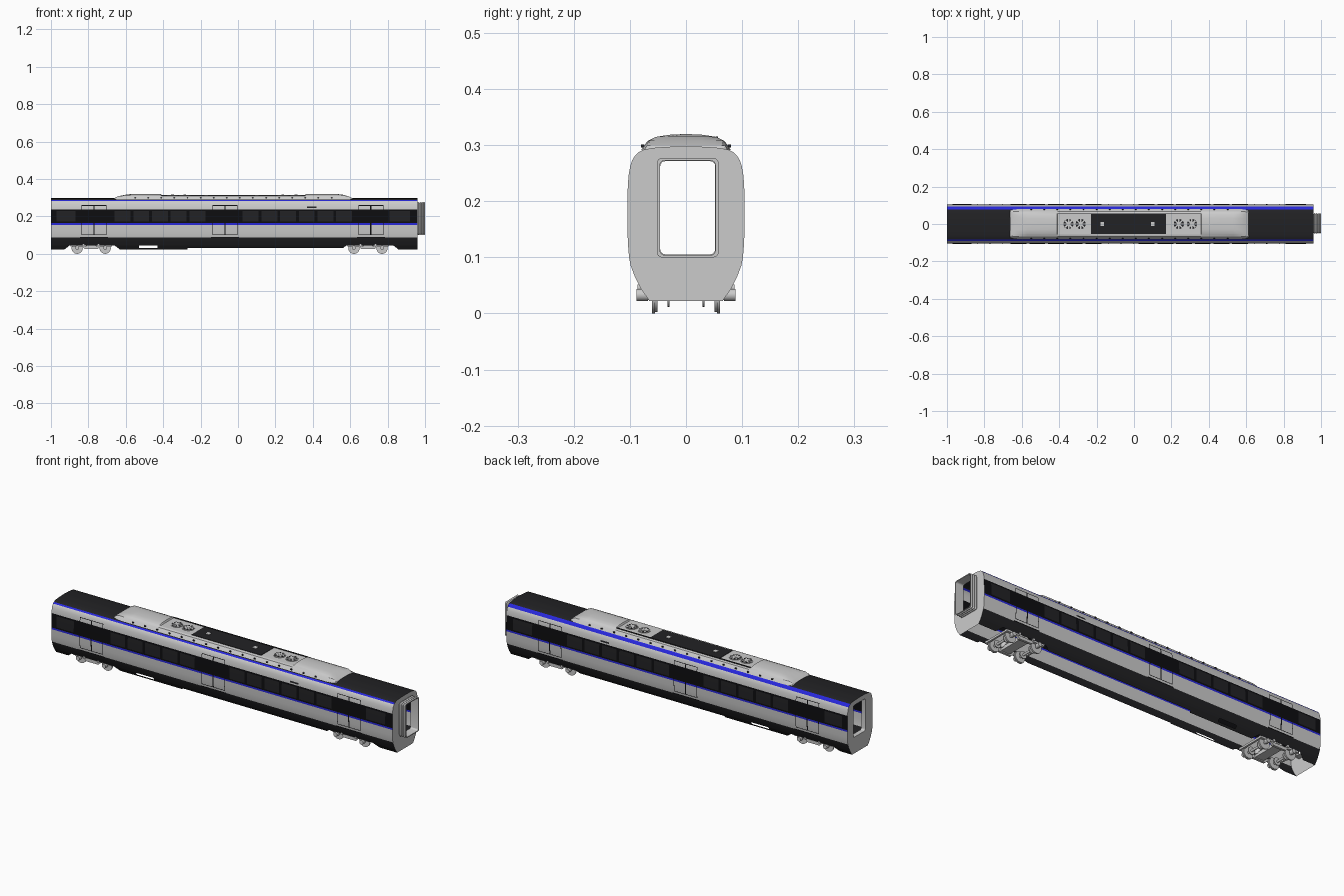
import bpy, bmesh, math
from mathutils import Matrix, Vector

if "Cube" in bpy.data.objects:
    bpy.data.objects.remove(bpy.data.objects["Cube"])

def material(name, rgb):
    m = bpy.data.materials.new(name)
    m.diffuse_color = (*rgb, 1)
    m.use_nodes = True
    m.node_tree.nodes["Principled BSDF"].inputs["Base Color"].default_value = m.diffuse_color
    return m

DARK = material("dark", (0.016, 0.016, 0.018))
BLACK = material("black", (0.004, 0.004, 0.005))
BLUE = material("blue", (0.02, 0.02, 0.7))

# half cross-section of the body shell (y, z), bottom to roof centre
PROFILE = [(.065, .022), (.081, .045), (.091, .065), (.0985, .085), (.1015, .1), (.1035, .125),
           (.1045, .155), (.1045, .19), (.104, .22), (.1025, .245), (.0995, .262), (.096, .273),
           (.091, .281), (.085, .287), (.077, .2915), (.06, .295), (.035, .297), (0, .298)]

def width_at(z):
    for (y0, z0), (y1, z1) in zip(PROFILE, PROFILE[1:]):
        if z <= z1 + 1e-7:
            return y0 + (y1 - y0) * (z - z0) / (z1 - z0)
    return 0

def finish(name, bm, mat=None, angle=35):
    me = bpy.data.meshes.new(name)
    bm.to_mesh(me)
    bm.free()
    ob = bpy.data.objects.new(name, me)
    bpy.context.collection.objects.link(ob)
    me.shade_smooth()
    me.set_sharp_from_angle(angle=math.radians(angle))
    if mat:
        me.materials.append(mat)
    return ob

def panels(name, rects, mat=None, sides=(-1, 1), off=0.0):
    """Patches lying on the body profile: (x0, x1, z0, z1, bottom slants)."""
    bm = bmesh.new()
    for x0, x1, z0, z1, *s in rects:
        s0, s1 = s or (0, 0)
        zs = [z0] + [z for _, z in PROFILE if z0 + 1e-5 < z < z1 - 1e-5] + [z1]
        for side in sides:
            rows = []
            for z in zs:
                t = (z1 - z) / (z1 - z0)
                y = side * (width_at(z) + off)
                rows.append([bm.verts.new((x0 + s0 * t, y, z)), bm.verts.new((x1 - s1 * t, y, z))])
            for (a, b), (d, c) in zip(rows, rows[1:]):
                bm.faces.new((a, b, c, d) if side < 0 else (d, c, b, a))
    return finish(name, bm, mat)

def loft(name, rings, mat=None, closed=True, caps=False, angle=35):
    bm = bmesh.new()
    vs = [[bm.verts.new(p) for p in r] for r in rings]
    n = len(vs[0])
    for a, b in zip(vs, vs[1:]):
        for i in range(n if closed else n - 1):
            j = (i + 1) % n
            bm.faces.new((a[i], a[j], b[j], b[i]))
    if caps:
        bm.faces.new(vs[0])
        bm.faces.new(vs[-1])
    bmesh.ops.recalc_face_normals(bm, faces=bm.faces)
    return finish(name, bm, mat, angle)

def boxes(name, items, mat=None):
    bm = bmesh.new()
    for loc, size in items:
        bmesh.ops.create_cube(bm, size=1, matrix=Matrix.Translation(loc) @ Matrix.Diagonal((*size, 1)))
    return finish(name, bm, mat)

def cylinders(name, items, axis='Y', mat=None, seg=24):
    rot = Matrix.Rotation(math.pi / 2, 4, 'X') if axis == 'Y' else Matrix.Identity(4)
    bm = bmesh.new()
    for loc, r, d in items:
        bmesh.ops.create_cone(bm, cap_ends=True, segments=seg, radius1=r, radius2=r, depth=d,
                              matrix=Matrix.Translation(loc) @ rot)
    return finish(name, bm, mat)

def rounded_ring(x, hw, hh, r=.009, n=4):
    pts = []
    for k, (sy, sz) in enumerate([(1, 1), (-1, 1), (-1, -1), (1, -1)]):
        for i in range(n + 1):
            a = math.pi / 2 * (k + i / n)
            pts.append((x, .003 + sy * (hw - r) + r * math.cos(a), .1885 + sz * (hh - r) + r * math.sin(a)))
    return pts

X0, X1 = -1.0, .96

# body shell strips, from skirt to roof
panels("side_skirt", [(X0, X1, .045, .088)], DARK)
panels("lower_skirt", [(X0, -.90, .022, .045, 0, .03), (-.66, -.53, .022, .045, .03, 0),
                       (-.53, -.43, .022, .032), (-.43, -.27, .022, .045), (-.27, .58, .03, .045, 0, .02),
                       (.83, X1, .022, .045, .03, 0)], DARK)
panels("lower_side", [(X0, X1, .088, .155)])
panels("waist_stripe", [(X0, X1, .155, .164)], BLUE)
panels("window_band", [(X0, X1, .164, .238)], BLACK)
panels("upper_side_front", [(X0, X1, .238, .282)], sides=(-1,))
panels("upper_side_back", [(X0, X1, .238, .278)], sides=(1,))
panels("roof_stripe_front", [(X0, X1, .282, .288)], BLUE, (-1,))
panels("roof_stripe_back", [(X0, X1, .278, .2905)], BLUE, (1,))
panels("roof_front", [(X0, X1, .288, .298)], DARK, (-1,))
panels("roof_back", [(X0, X1, .2905, .298)], DARK, (1,))

# end walls with a doorway
for name, x, sign in (("rear_end_wall", X0, -1), ("gangway_end_wall", X1, 1)):
    bm = bmesh.new()
    outer = [(x, y, z) for y, z in PROFILE] + [(x, -y, z) for y, z in PROFILE[-2::-1]]
    for pts in (outer, rounded_ring(x, .051, .085)):
        vs = [bm.verts.new(p) for p in pts]
        for a, b in zip(vs, vs[1:] + vs[:1]):
            bm.edges.new((a, b))
    bmesh.ops.triangle_fill(bm, edges=bm.edges[:], use_beauty=True, normal=Vector((sign, 0, 0)))
    for f in bm.faces:
        if f.normal.x * sign < 0:
            f.normal_flip()
    finish(name, bm)

# gangway bellows and the frame inside the other doorway
folds = [rounded_ring(.955 + .045 * i / 8, .055 - .004 * (i % 2), .0885 - .004 * (i % 2)) for i in range(9)]
inner = [rounded_ring(x, .0495, .0845) for x in (1.0, .955)]
loft("gangway_bellows", folds + inner + folds[:1], angle=20)
loft("rear_door_frame", [rounded_ring(-.999, .053, .087), rounded_ring(-.999, .049, .083),
                         rounded_ring(-.975, .049, .083), rounded_ring(-.975, .053, .087),
                         rounded_ring(-.999, .053, .087)])

# doors: seams around paired leaves, steps and door windows
seams, steps = [], []
W = .003
for xc in (-.77, -.07, .71):
    for a in (xc - .067, xc):
        b = a + .067
        seams += [(a, a + W, .1, .26), (b - W, b, .1, .26), (a, b, .1, .1 + W), (a, b, .26 - W, .26)]
    steps.append((xc - .075, xc + .075, .086, .091))
panels("door_seams", seams, BLACK, off=.0012)
panels("door_steps", steps, BLACK, off=.002)

# window panes along the dark band
panes = []
for start, count in ((-.66, 5), (.025, 6)):
    panes += [(start + .1 * i, start + .1 * i + .085, .172, .23) for i in range(count)]
panes += [(-.97, -.87, .172, .23), (.81, .92, .172, .23)]
panels("window_panes", panes, DARK, off=.0012)
panels("side_display", [(.37, .42, .245, .253)], DARK, off=.001)

# roof equipment pod: humps at both ends, lower tray in the middle
half = [(.08, .291), (.075, .299), (.068, .308), (.057, .313), (.0545, .3145), (.03, .3185), (0, .32)]
full = half + [(-y, z) for y, z in half[-2::-1]]
rings = []
for x, w, top in ((-.665, .88, .293), (-.66, .93, .299), (-.64, .98, .308), (-.60, 1, .316), (-.57, 1, .32),
                  (-.412, 1, .32), (-.408, 1, .311), (.358, 1, .311), (.362, 1, .32), (.53, 1, .32),
                  (.56, 1, .316), (.59, .98, .308), (.61, .93, .299), (.615, .88, .293)):
    tray = -.41 < x < .36
    rings.append([(x, y * w, top if tray and abs(y) < .056 else min(z, top)) for y, z in full])
loft("roof_pod", rings, closed=False, caps=True, angle=25)
boxes("pod_rail", [((-.025, .055, .3135), (.77, .004, .004))], DARK)
boxes("pod_dark_panel", [((-.03, 0, .3115), (.4, .106, .003))], DARK)
boxes("pod_hatches", [((x, 0, .3135), (.02, .02, .003)) for x in (-.17, .1)])
boxes("pod_brackets", [((-.55 + .07 * i, s * .0775, .2985), (.008, .006, .006))
                       for i in range(16) for s in (-1, 1)], DARK)

# roof fans: rim, dark well, blades and hub
FANS = (-.35, -.285, .24, .31)
cylinders("fan_rims", [((x, 0, .3115), .03, .004) for x in FANS], 'Z')
cylinders("fan_wells", [((x, 0, .3125), .027, .003) for x in FANS], 'Z', DARK)
bm = bmesh.new()
for x in FANS:
    for i in range(8):
        m = Matrix.Translation((x, 0, .3145)) @ Matrix.Rotation(i * math.pi / 4, 4, 'Z')
        m = m @ Matrix.Translation((.014, 0, 0)) @ Matrix.Diagonal((.025, .008, .0012, 1))
        bmesh.ops.create_cube(bm, size=1, matrix=m)
finish("fan_blades", bm)
cylinders("fan_hubs", [((x, 0, .3145), .007, .003) for x in FANS], 'Z')

# bogies
for label, cx in (("rear", -.785), ("lead", .695)):
    axles = (cx - .075, cx + .075)
    S = (-1, 1)
    cylinders(label + "_wheels", [((x, s * .058, .03), .03, .006) for x in axles for s in S], seg=32)
    cylinders(label + "_wheel_flanges", [((x, s * .0535, .03), .0275, .005) for x in axles for s in S], seg=32)
    cylinders(label + "_brake_discs", [((x, s * .031, .031), .019, .004) for x in axles for s in S])
    cylinders(label + "_axles", [((x, 0, .03), .006, .15) for x in axles], seg=16)
    cylinders(label + "_axle_boxes", [((x, s * .078, .033), .011, .02) for x in axles for s in S], seg=16)
    outline = [(-.11, .04), (-.05, .04), (-.035, .026), (.035, .026), (.05, .04), (.11, .04),
               (.11, .052), (.05, .052), (.035, .042), (-.035, .042), (-.05, .052), (-.11, .052)]
    for side, s in (("right", -1), ("left", 1)):
        loft(f"{label}_bogie_frame_{side}",
             [[(cx + x, s * y, z) for x, z in outline] for y in (.065, .077)], caps=True)
    boxes(label + "_bogie_beams", [((cx, 0, .04), (.05, .14, .018)), ((cx - .105, 0, .045), (.01, .14, .01)),
                                   ((cx + .105, 0, .045), (.01, .14, .01))])
    cylinders(label + "_springs", [((cx + d, s * .055, .058), .014, .03) for d in (-.015, .015) for s in S], 'Z', seg=16)
    cylinders(label + "_dampers", [((cx + d, s * .081, .046), .006, .01) for d in (-.04, .04) for s in S], seg=12)
